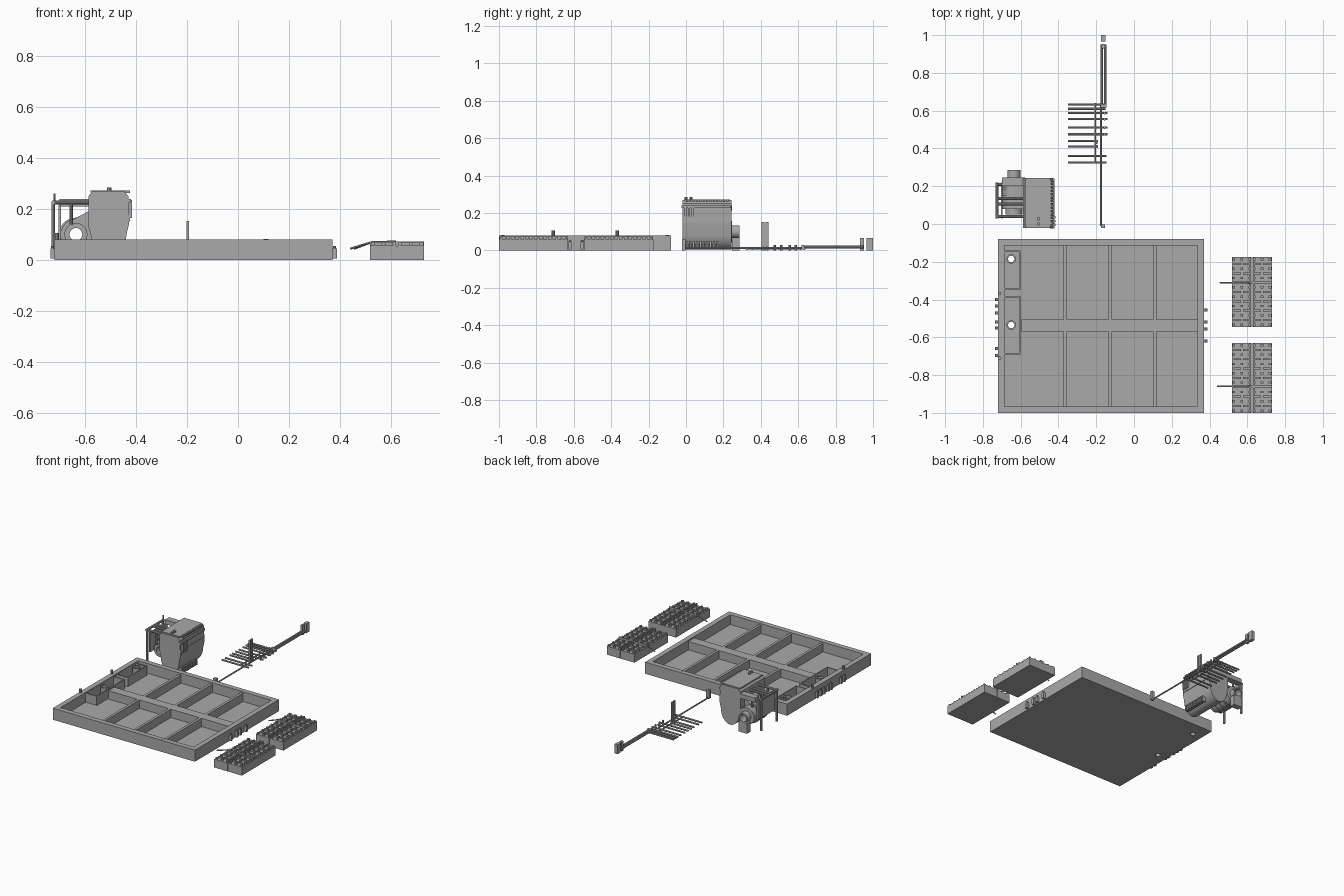
import bpy, bmesh, math
from mathutils import Vector

if "Cube" in bpy.data.objects:
    bpy.data.objects.remove(bpy.data.objects["Cube"])

grey = bpy.data.materials.new("mid grey")
grey.diffuse_color = (0.4, 0.4, 0.4, 1)
grey.use_nodes = True
grey.node_tree.nodes["Principled BSDF"].inputs["Base Color"].default_value = grey.diffuse_color


def finish(bm, name, smooth=False):
    bmesh.ops.recalc_face_normals(bm, faces=bm.faces)
    me = bpy.data.meshes.new(name)
    bm.to_mesh(me)
    bm.free()
    ob = bpy.data.objects.new(name, me)
    bpy.context.collection.objects.link(ob)
    me.materials.append(grey)
    if smooth:
        me.shade_smooth()
        bpy.context.view_layer.objects.active = ob
        ob.select_set(True)
        bpy.ops.object.shade_smooth_by_angle(angle=math.radians(35))
        ob.select_set(False)
    return ob


def boxes(name, items):
    """Each item is x0, x1, y0, y1, z0, z1."""
    bm = bmesh.new()
    for x0, x1, y0, y1, z0, z1 in items:
        vs = bmesh.ops.create_cube(bm, size=1)["verts"]
        for v in vs:
            v.co = ((x0 + x1) / 2 + v.co.x * (x1 - x0),
                    (y0 + y1) / 2 + v.co.y * (y1 - y0),
                    (z0 + z1) / 2 + v.co.z * (z1 - z0))
    return finish(bm, name)


def rods(name, items, seg=10):
    """Each item is start, end, radius."""
    bm = bmesh.new()
    for a, b, r in items:
        a, b = Vector(a), Vector(b)
        vs = bmesh.ops.create_cone(bm, cap_ends=True, segments=seg, radius1=r,
                                   radius2=r, depth=(b - a).length)["verts"]
        rot = (b - a).to_track_quat("Z", "Y")
        for v in vs:
            v.co = rot @ v.co + (a + b) / 2
    return finish(bm, name, True)


def rings(name, items, axis="Z", seg=28):
    """Each item is centre, start, end, inner radius, outer radius."""
    bm = bmesh.new()
    for c, s, e, ri, ro in items:
        loops = []
        for r, h in ((ri, s), (ro, s), (ro, e), (ri, e)):
            loop = []
            for i in range(seg):
                t = math.tau * i / seg
                p, q = r * math.cos(t), r * math.sin(t)
                loop.append(bm.verts.new((c[0] + p, c[1] + q, h) if axis == "Z"
                                         else (c[0] + p, h, c[1] + q)))
            loops.append(loop)
        for k in range(4):
            m, n = loops[k], loops[(k + 1) % 4]
            for i in range(seg):
                j = (i + 1) % seg
                bm.faces.new((m[i], m[j], n[j], n[i]))
    return finish(bm, name, True)


def extrude_y(name, profile, y0, y1):
    bm = bmesh.new()
    a = [bm.verts.new((x, y0, z)) for x, z in profile]
    b = [bm.verts.new((x, y1, z)) for x, z in profile]
    bm.faces.new(a)
    bm.faces.new(b)
    for i in range(len(a)):
        j = (i + 1) % len(a)
        bm.faces.new((a[i], a[j], b[j], b[i]))
    return finish(bm, name, True)


def frame(x0, x1, y0, y1, z0, z1, w):
    return [(x0, x1, y0, y0 + w, z0, z1), (x0, x1, y1 - w, y1, z0, z1),
            (x0, x0 + w, y0 + w, y1 - w, z0, z1), (x1 - w, x1, y0 + w, y1 - w, z0, z1)]


# Tray: floor with drain holes, rim, spine and cross ribs
floor = boxes("tray_floor", [(-.72, .37, -1, -.08, 0, .012)])
drains = [(-.65, -.185), (-.65, -.535)]
cutter = rods("drain_cutter", [((x, y, -.02), (x, y, .03), .019) for x, y in drains]
              + [((.24, -.53, -.02), (.24, -.53, .008), .019)], 28)
cutter.hide_render = True
cutter.hide_set(True)
cut = floor.modifiers.new("drains", "BOOLEAN")
cut.object = cutter
cut.solver = "EXACT"
boxes("tray_rim", frame(-.72, .37, -1, -.08, 0, .08, .035))
boxes("tray_spine", [(-.595, .34, -.57, -.505, .01, .07)])
boxes("tray_ribs", [(x - .009, x + .009, y0, y1, .01, .07) for x in (-.365, -.125, .11)
                    for y0, y1 in ((-.97, -.57), (-.505, -.11))])
rods("rim_plugs", [((.11, y, .07), (.11, y, .082), .01) for y in (-.10, -.98)], 16)

# Two open sump boxes with drain tubes
sumps = []
for y0, y1 in ((-.35, -.14), (-.69, -.38)):
    sumps += frame(-.692, -.6, y0, y1, .01, .075, .008)
boxes("sump_boxes", sumps)
rings("drain_tubes", [(c, .004, .072, .017, .025) for c in drains])
rods("vent_pipes", [((-.711, y, .0), (-.711, y, .105), .009) for y in (-.368, -.71)])

# Connectors along both sides of the tray
left = [-.40, -.435, -.47, -.52, -.55, -.66, -.695]
right = [-.455, -.52, -.555, -.62]
boxes("side_connectors",
      [(-.735, -.72, y - .008, y + .008, .005, .045) for y in left]
      + [(.37, .388, y - .008, y + .008, .005, .045) for y in right])
rods("connector_nozzles",
     [((-.728, y, .04), (-.728, y, .054), .006) for y in left]
     + [((.379, y, .04), (.379, y, .054), .006) for y in right])

# Two modules with slotted, knobbed tops
for n, (y0, y1, hy, hx) in enumerate(((-1, -.63, -.86, .44), (-.545, -.175, -.31, .455))):
    tag = ("front_", "rear_")[n]
    ym = (y0 + y1) / 2
    boxes(tag + "module_case", [(.518, .621, y0, y1, 0, .058), (.627, .73, y0, y1, 0, .058),
                                (.62, .628, y0 + .004, y1 - .004, 0, .054)])
    bars = []
    for i in range(15):
        y = y0 + .012 + i * (y1 - y0 - .024) / 14
        for xc in (.571, .678):
            if i % 2:
                bars += [(xc - .045, xc - .005, y - .005, y + .005, .056, .068),
                         (xc + .005, xc + .045, y - .005, y + .005, .056, .068)]
            else:
                bars += [(xc + d - .007, xc + d + .007, y - .006, y + .006, .056, .068)
                         for d in (-.042, 0, .042)]
    boxes(tag + "module_studs", bars)
    boxes(tag + "module_lid_strips",
          [(x - .004, x + .004, y0 + .002, y1 - .002, .056, .073) for x in (.615, .633)]
          + [(.518, .73, hy - .005, hy + .005, .056, .073)])
    rods(tag + "module_cable", [((hx, hy, .044), (.525, hy, .07), .004),
                                ((.525, hy, .07), (.62, hy, .072), .004)])

# Machine housing with a rounded underside
under = [(-.508 + .07 * math.cos(t), .10 + .095 * math.sin(t))
         for t in [-math.pi * i / 16 for i in range(17)]]
extrude_y("housing", under + [(-.587, .13), (-.587, .25), (-.572, .268),
                              (-.445, .268), (-.43, .25), (-.428, .14)], -.02, .243)
boxes("housing_lid", [(-.578, -.44, -.012, .235, .265, .273)])
rods("lid_bolts", [((-.505, y, .27), (-.505, y, .285), .009) for y in (.0, .027)])
boxes("housing_side_rail", [(-.445, -.42, -.025, .24, .226, .24),
                            (-.435, -.424, -.015, .235, .15, .18)]
      + [(-.43, -.416, y, y + .012, .165, .235) for y in (-.01, .01, .03)])
boxes("housing_teeth", [(-.45, -.424, .0 + i * .018, .01 + i * .018, .262, .272)
                        for i in range(13)]
      + [(-.455, -.43, .0 + i * .018, .01 + i * .018, .012, .05) for i in range(10)])

# Blower rings with an open bore, and the outlet behind them
hub = (-.636, .1)
rings("blower", [(hub, .05, .08, .025, .045), (hub, .08, .20, .025, .06),
                 (hub, .20, .245, .025, .058), (hub, .245, .285, .025, .034)]
      + [(hub, y, y + .014, .05, .066) for y in (.10, .14, .18)], "Y")
boxes("outlet_foot", [(-.668, -.604, .245, .285, 0, .07)])
extrude_y("blower_neck", [(-.62, .152), (-.66, .152), (-.57, .2), (-.57, .07), (-.60, .06)],
          .08, .2)

# Pipe frame around the blower
pipes = []
for y in (.04, .105, .135, .21):
    pipes += [((-.725, y, .225), (-.58, y, .225), .008)]
for y in (.04, .21):
    pipes += [((-.725, y, .01), (-.725, y, .225), .008),
              ((-.655, y, .14), (-.655, y, .225), .007)]
pipes += [((-.725, .03, .225), (-.725, .22, .225), .008),
          ((-.72, .21, .22), (-.72, .21, .26), .005)]
rods("pipe_frame", pipes)
boxes("frame_brace", [(-.70, -.585, .20, .245, .21, .24), (-.705, -.695, .03, .22, .08, .215)])

# Manifold: long feed lines, end blocks, branches and uprights
rods("feed_pipes", [((-.175, -.01, .012), (-.175, .64, .012), .005),
                    ((-.205, .32, .01), (-.205, .64, .01), .005),
                    ((-.17, .62, .018), (-.17, .95, .018), .007),
                    ((-.152, .62, .018), (-.152, .95, .018), .007)])
boxes("end_blocks", [(-.175, -.153, -.022, -.002, 0, .06), (-.175, -.152, .965, 1, 0, .065),
                     (-.173, -.155, .93, .952, 0, .065), (-.178, -.145, .618, .632, .004, .028)])
branches = [(.633, -.15), (.61, -.15), (.587, -.14), (.555, -.14), (.51, -.14),
            (.475, -.14), (.44, -.19), (.41, -.19), (.36, -.145), (.325, -.145)]
rods("branch_pipes", [((-.35, y, .008), (x, y, .008), .006) for y, x in branches])
rods("branch_caps", [((-.155, y, 0), (-.155, y, .03), .007) for y, x in branches[2:6]])
boxes("uprights", [(-.202, -.192, .403, .419, 0, .152), (-.202, -.192, .424, .44, 0, .152)])
